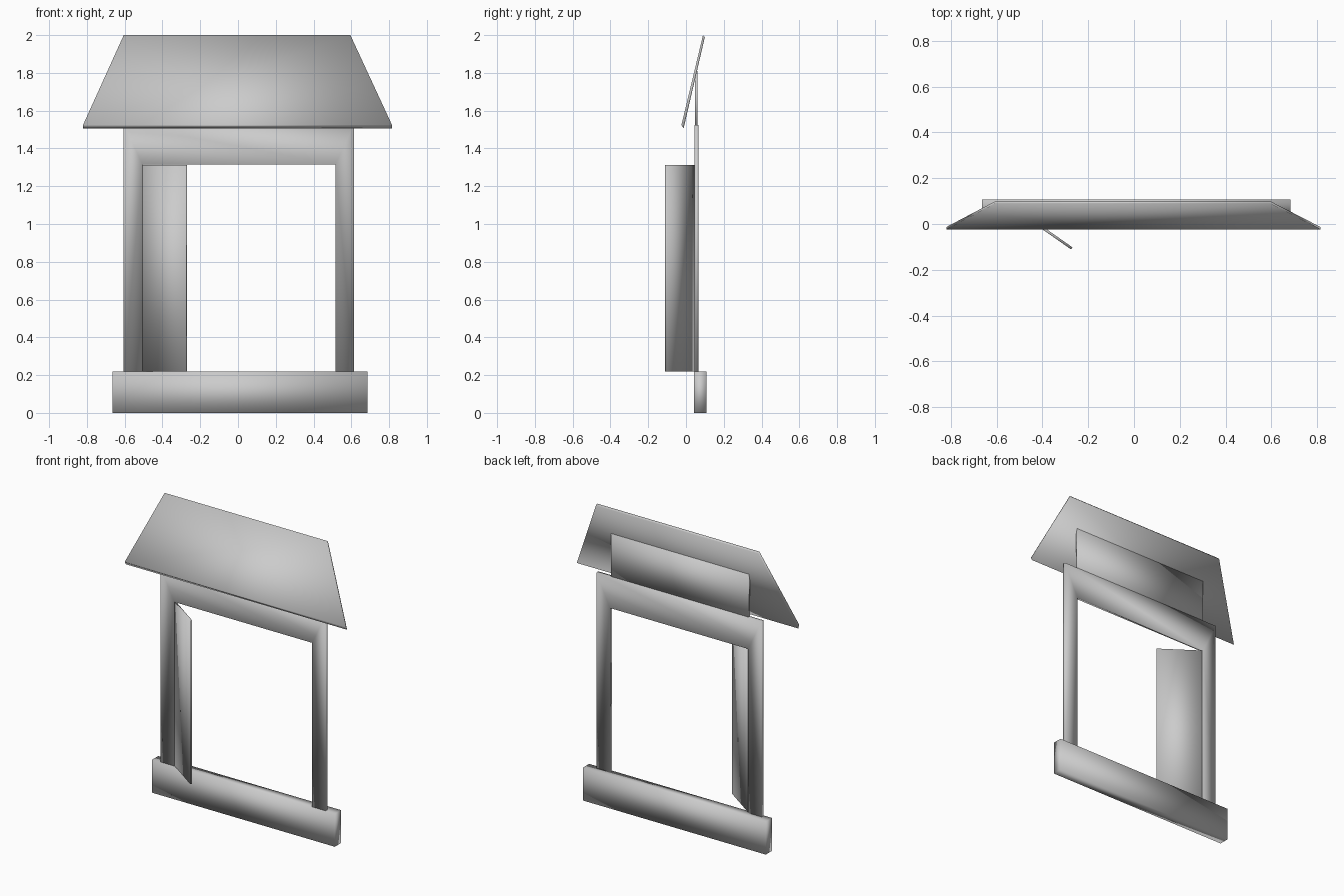
import bpy
import bmesh
from mathutils import Vector

cube = bpy.data.objects.get("Cube")
if cube:
    bpy.data.objects.remove(cube, do_unlink=True)

grey = bpy.data.materials.new("plain grey")
grey.use_nodes = True
GREY = (0.6, 0.6, 0.6, 1)
grey.diffuse_color = GREY
grey.node_tree.nodes["Principled BSDF"].inputs["Base Color"].default_value = GREY


def prism(name, outline, offset):
    """Extrude a closed outline by an offset and shade it softly."""
    bm = bmesh.new()
    face = bm.faces.new([bm.verts.new(p) for p in outline])
    new = bmesh.ops.extrude_face_region(bm, geom=[face], use_keep_orig=True)["geom"]
    moved = [g for g in new if isinstance(g, bmesh.types.BMVert)]
    bmesh.ops.translate(bm, verts=moved, vec=Vector(offset))
    bmesh.ops.recalc_face_normals(bm, faces=bm.faces)
    bmesh.ops.triangulate(bm, faces=[f for f in bm.faces if len(f.verts) > 4])
    for f in bm.faces:
        f.smooth = True
    mesh = bpy.data.meshes.new(name)
    bm.to_mesh(mesh)
    bm.free()
    mesh.materials.append(grey)
    obj = bpy.data.objects.new(name, mesh)
    bpy.context.collection.objects.link(obj)
    return obj


def upright(name, points, y0, y1):
    """Extrude a front outline of (x, z) points from y0 to y1."""
    return prism(name, [(x, y0, z) for x, z in points], (0, y1 - y0, 0))


def rect(x0, x1, z0, z1):
    return [(x0, z0), (x1, z0), (x1, z1), (x0, z1)]


# Sill at the foot
upright("sill", rect(-0.665, 0.685, 0, 0.22), 0.043, 0.108)

# Posts and lintel in one arch
upright("window_frame", [(-0.605, 0.215), (-0.505, 0.215), (-0.505, 1.315),
                         (0.515, 1.315), (0.515, 0.215), (0.615, 0.215),
                         (0.615, 1.525), (-0.605, 1.525)], 0.046, 0.067)

# Backing panel that carries the awning
upright("awning_panel", rect(-0.505, 0.51, 1.5, 1.81), 0.048, 0.062)

# Open shutter hinged on one post
hinge, tip = Vector((-0.505, 0.05, 0.22)), Vector((-0.275, -0.111, 0.22))
side = Vector((0.006, 0.009, 0))
prism("shutter", [hinge, tip, tip + side, hinge + side], (0, 0, 1.093))

# Tilted awning, narrower at the top
low, high = (-0.82, 0.815), (-0.605, 0.595)
awning = prism("awning", [(low[0], -0.024, 1.525), (low[1], -0.024, 1.525),
                          (high[1], 0.09, 2.0), (high[0], 0.09, 2.0)],
               (0, 0.011, -0.02))
# Keep the ridge edge level with the top
for v in awning.data.vertices:
    if 1.9 < v.co.z < 1.99:
        v.co = (v.co.x, 0.1, 1.99)
